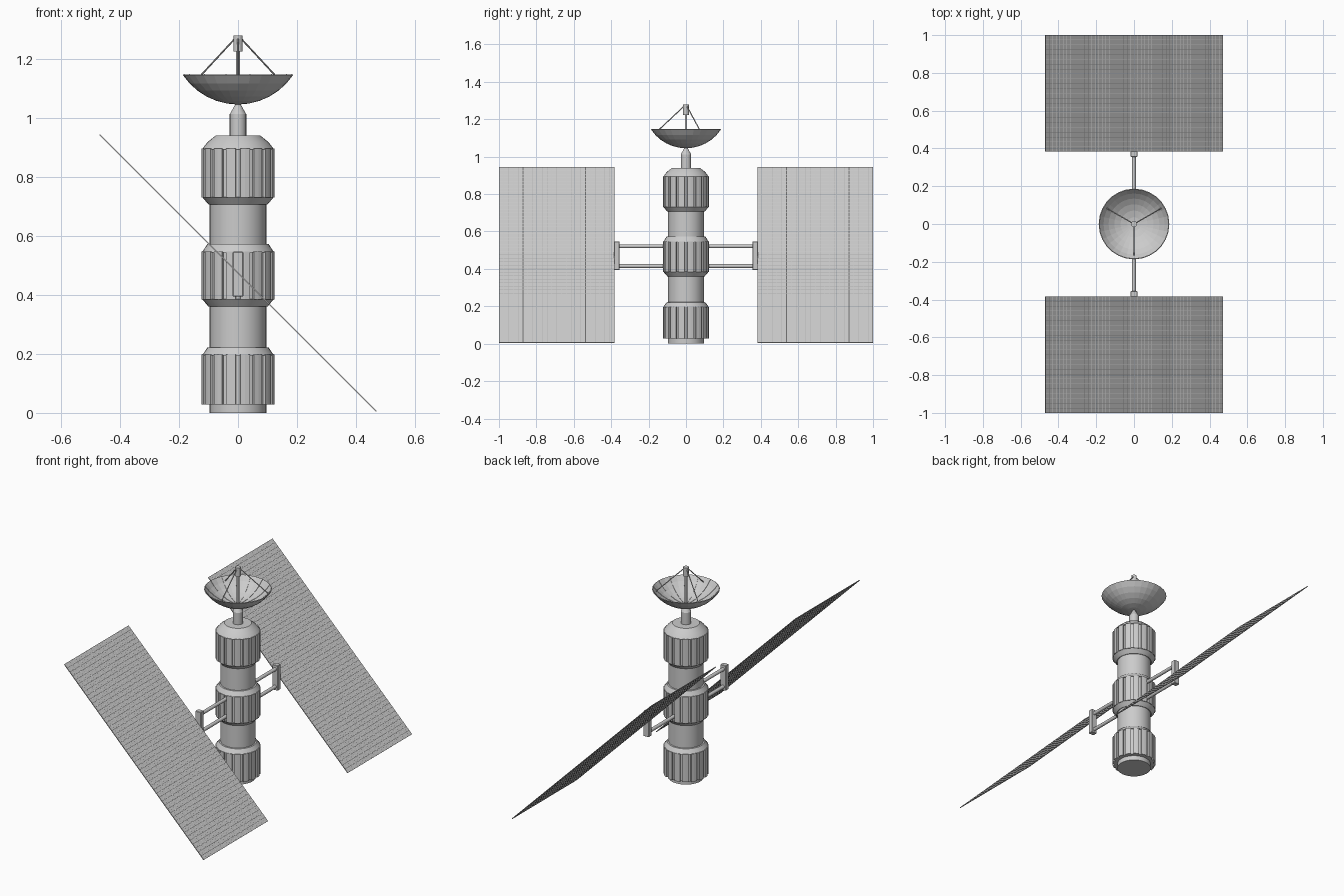
import bpy, bmesh
from math import sin, cos, pi, sqrt, radians, asin
from mathutils import Vector, Matrix

if "Cube" in bpy.data.objects:
    bpy.data.objects.remove(bpy.data.objects["Cube"])


def finish(name, bm, smooth=None):
    bmesh.ops.recalc_face_normals(bm, faces=bm.faces[:])
    me = bpy.data.meshes.new(name)
    bm.to_mesh(me)
    bm.free()
    ob = bpy.data.objects.new(name, me)
    bpy.context.collection.objects.link(ob)
    if smooth:
        bpy.ops.object.select_all(action='DESELECT')
        ob.select_set(True)
        bpy.context.view_layer.objects.active = ob
        bpy.ops.object.shade_smooth_by_angle(angle=radians(smooth))
    return ob


def skin(bm, rings, caps=True):
    """Join equal-length loops of points with quads."""
    vs = [[bm.verts.new(p) for p in r] for r in rings]
    n = len(vs[0])
    for a, b in zip(vs, vs[1:]):
        for i in range(n):
            j = (i + 1) % n
            bm.faces.new((a[i], a[j], b[j], b[i]))
    if caps:
        bm.faces.new(vs[0])
        bm.faces.new(vs[-1])


def ring(r, z, n):
    return [(r * cos(2 * pi * i / n), r * sin(2 * pi * i / n), z) for i in range(n)]


def lathe(name, profile, n=32, smooth=20):
    bm = bmesh.new()
    skin(bm, [ring(r, z, n) for r, z in profile])
    return finish(name, bm, smooth)


def rod(name, a, b, r, n=10):
    a, b = Vector(a), Vector(b)
    q = (b - a).to_track_quat('Z', 'Y')
    bm = bmesh.new()
    skin(bm, [[a + q @ Vector(p) for p in ring(r, z, n)] for z in (0, (b - a).length)])
    return finish(name, bm, 40)


def box(name, size, loc):
    bm = bmesh.new()
    bmesh.ops.create_cube(bm, size=1, matrix=Matrix.Translation(loc) @ Matrix.Diagonal((*size, 1)))
    bmesh.ops.bevel(bm, geom=bm.edges[:], offset=0.002, segments=1, affect='EDGES')
    return finish(name, bm)


def ribbed_drum(name, z0, z1, teeth=16, r_out=0.124, r_in=0.114):
    pts = []
    for i in range(teeth):
        c = 2 * pi * (i + 0.5) / teeth
        for f, r in ((-0.36, r_in), (-0.34, r_out), (0, r_out), (0.34, r_out), (0.36, r_in)):
            a = c + f * 2 * pi / teeth
            pts.append((r * cos(a), r * sin(a)))
    bm = bmesh.new()
    skin(bm, [[(x, y, z) for x, y in pts] for z in (z0, z1)])
    return finish(name, bm)


# Body core with flared collars around each module
R, C = 0.096, 0.122
lathe("body_core", [(R, 0), (R, 0.9)])
lathe("lower_collar", [(C, 0.195), (0.104, 0.221), (R, 0.222)])
for nm, z in (("middle", 0.36), ("upper", 0.706)):
    lathe(nm + "_under_collar", [(R, z), (0.1, z), (C, z + 0.026)])
lathe("middle_collar", [(C, 0.544), (0.104, 0.572), (R, 0.573)])
lathe("upper_cap", [(C, 0.893), (0.104, 0.917), (0.075, 0.94)])

# Ribbed modules
for nm, z0, z1 in (("lower", 0.028, 0.197), ("middle", 0.384, 0.546), ("upper", 0.73, 0.895)):
    ribbed_drum(nm + "_module", z0, z1)

# Neck under the dish
lathe("dish_neck", [(0.028, 0.935), (0.028, 1.012), (0.011, 1.042), (0.011, 1.05)], 20)

# Dish: thin spherical cap
DR, DH, DZ, N = 0.187, 0.1, 1.045, 28
SR = (DR * DR + DH * DH) / (2 * DH)
amax = asin(DR / SR)
bm = bmesh.new()
angles = [amax * max(k, 0.08) / 6 for k in range(7)]
outer = [ring(SR * sin(a), DZ + SR - SR * cos(a), N) for a in angles]
si = SR - 0.004
inner = [ring(si * sin(a), DZ + SR - si * cos(a), N) for a in reversed(angles)]
skin(bm, outer + inner)
finish("dish", bm)

# Raised ribs inside the dish
for k in range(14):
    t = 2 * pi * k / 14
    bm = bmesh.new()
    rows = []
    for a in angles[1:]:
        row = []
        for rad, w in ((si + 0.001, -1), (si + 0.001, 1), (si - 0.002, 1), (si - 0.002, -1)):
            x, y, z = rad * sin(a), w * 0.001, DZ + SR - rad * cos(a)
            row.append((x * cos(t) - y * sin(t), x * sin(t) + y * cos(t), z))
        rows.append(row)
    skin(bm, rows)
    finish(f"dish_rib_{k}", bm)

# Feed horn, mast and tripod struts
lathe("feed_horn", [(0.016, 1.224), (0.016, 1.279)], 12)
rod("feed_mast", (0, 0, 1.046), (0, 0, 1.23), 0.007)
for k in range(3):
    t = radians(-90 + 120 * k)
    rr = 0.168
    zz = DZ + SR - sqrt(SR * SR - rr * rr)
    rod(f"feed_strut_{k}", (rr * cos(t), rr * sin(t), zz + 0.002),
        (0.008 * cos(t), 0.008 * sin(t), 1.272), 0.003, 8)

# Solar wings: arms, bracket and panel on each side
L = 0.938 * sqrt(2)
for side, s in (("front", -1), ("back", 1)):
    for nm, z in (("lower", 0.415), ("upper", 0.521)):
        rod(f"{side}_{nm}_arm", (0, s * 0.1, z), (0, s * 0.36, z), 0.0105, 12)
    box(side + "_bracket", (0.036, 0.03, 0.152), (0, s * 0.37, 0.47))

    # Panel: thin slab with recessed cells on both faces, tilted 45 degrees
    bm = bmesh.new()
    bmesh.ops.create_grid(bm, x_segments=50, y_segments=24, size=0.5)
    bmesh.ops.scale(bm, vec=(L, 0.617, 1), verts=bm.verts)
    bmesh.ops.translate(bm, vec=(0, 0, -0.0022), verts=bm.verts)
    ext = bmesh.ops.extrude_face_region(bm, geom=bm.faces[:], use_keep_orig=True)
    top = [v for v in ext["geom"] if isinstance(v, bmesh.types.BMVert)]
    bmesh.ops.translate(bm, vec=(0, 0, 0.0044), verts=top)
    bmesh.ops.recalc_face_normals(bm, faces=bm.faces[:])
    bm.normal_update()
    cells = [f for f in bm.faces if abs(f.normal.z) > 0.9]
    bmesh.ops.inset_individual(bm, faces=cells, thickness=0.002, depth=-0.0006)
    bm.transform(Matrix.Translation((0, s * 0.6915, 0.474)) @ Matrix.Rotation(radians(45), 4, 'Y'))
    finish(side + "_solar_panel", bm)
